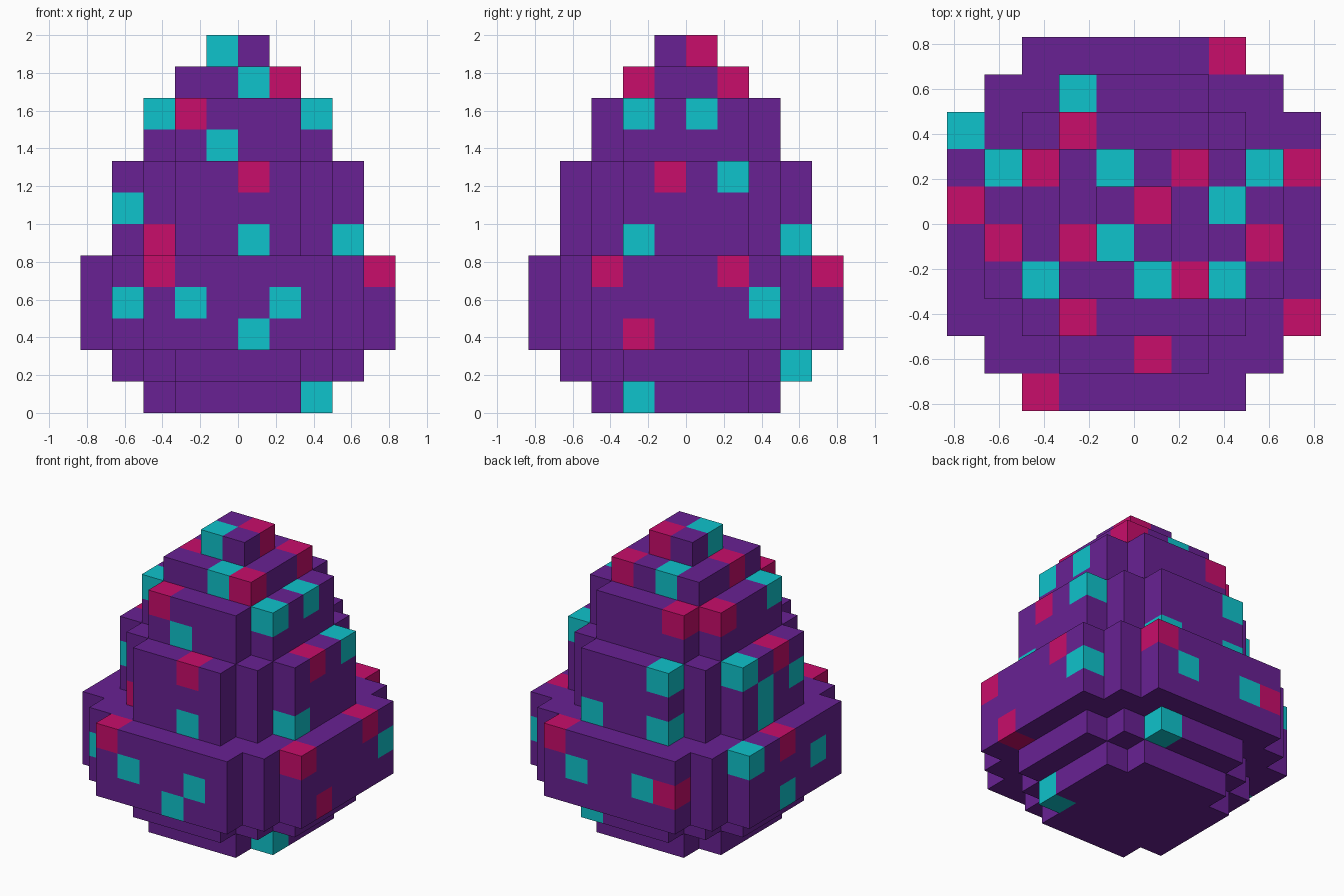
import bpy, bmesh
from mathutils import Vector

if "Cube" in bpy.data.objects:
    bpy.data.objects.remove(bpy.data.objects["Cube"])

U = 1 / 6  # edge of one cube

# Tiers: name, first layer, end layer, half width in cubes, steps cut from each corner
TIERS = [
    ("foot", 0, 1, 3, 1),
    ("lower_ring", 1, 2, 4, 2),
    ("belly", 2, 5, 5, 2),
    ("middle", 5, 8, 4, 2),
    ("shoulder", 8, 10, 3, 1),
    ("crown", 10, 11, 2, 0),
    ("tip", 11, 12, 1, 0),
]

# Speckle cubes (x, y, layer)
TEAL = {
    (-1, -1, 11), (0, -2, 10), (-1, 1, 10), (-3, -2, 9), (2, -2, 9), (2, 0, 9),
    (-1, -3, 8), (3, 1, 7), (-2, 3, 7), (-4, 1, 7), (-4, -2, 6), (-4, 0, 6),
    (-4, 0, 5), (0, -4, 5), (3, -2, 5), (1, 3, 5), (-2, 3, 5), (-5, 2, 4),
    (-4, -4, 3), (-2, -5, 3), (1, -5, 3), (4, 2, 3), (1, 4, 3), (-2, 4, 3),
    (-5, -2, 3), (0, -5, 2), (-5, 0, 2), (1, 3, 1), (2, -2, 0),
}
PINK = {
    (0, 0, 11), (1, -2, 10), (1, 1, 10), (-2, -1, 10), (-2, -3, 9), (-2, 2, 9),
    (-3, 1, 9), (0, -4, 7), (3, -1, 7), (-4, -1, 7), (-3, -3, 5), (-3, -5, 4),
    (4, -3, 4), (4, 1, 4), (2, 4, 4), (-5, 0, 4), (-3, 4, 3), (4, -2, 2),
}


def material(name, rgb):
    m = bpy.data.materials.new(name)
    m.diffuse_color = (*rgb, 1)
    m.use_nodes = True
    m.node_tree.nodes["Principled BSDF"].inputs["Base Color"].default_value = m.diffuse_color
    return m


MATS = [material("purple shell", (0.138, 0.0152, 0.292)),
        material("teal speckle", (0.0048, 0.546, 0.604)),
        material("pink speckle", (0.578, 0.004, 0.147))]


def tier_cells(z0, z1, half, cut):
    """Square footprint with stair-stepped corners."""
    def inset(c):
        return half - 1 - (c if c >= 0 else -1 - c)
    span = range(-half, half)
    return {(i, j, k) for i in span for j in span for k in range(z0, z1)
            if inset(i) + inset(j) >= cut}


solid = set().union(*(tier_cells(*t[1:]) for t in TIERS))


def build_tier(name, cells):
    """Make only the exposed faces of the cubes, coloured by speckle."""
    bm = bmesh.new()
    verts = {}
    for cell in sorted(cells):
        colour = 1 if cell in TEAL else 2 if cell in PINK else 0
        for axis in range(3):
            for side in (0, 1):
                near = list(cell)
                near[axis] += 2 * side - 1
                if tuple(near) in solid:
                    continue
                a, b = (axis + 1) % 3, (axis + 2) % 3
                loop = []
                for da, db in ((0, 0), (1, 0), (1, 1), (0, 1)):
                    p = list(cell)
                    p[axis] += side
                    p[a] += da
                    p[b] += db
                    p = tuple(p)
                    if p not in verts:
                        verts[p] = bm.verts.new(Vector(p) * U)
                    loop.append(verts[p])
                face = bm.faces.new(loop if side else loop[::-1])
                face.material_index = colour
    mesh = bpy.data.meshes.new(name)
    bm.to_mesh(mesh)
    bm.free()
    for m in MATS:
        mesh.materials.append(m)
    bpy.context.collection.objects.link(bpy.data.objects.new(name, mesh))


# Stack the tiers into the egg
for name, *shape in TIERS:
    build_tier("egg_" + name, tier_cells(*shape))
